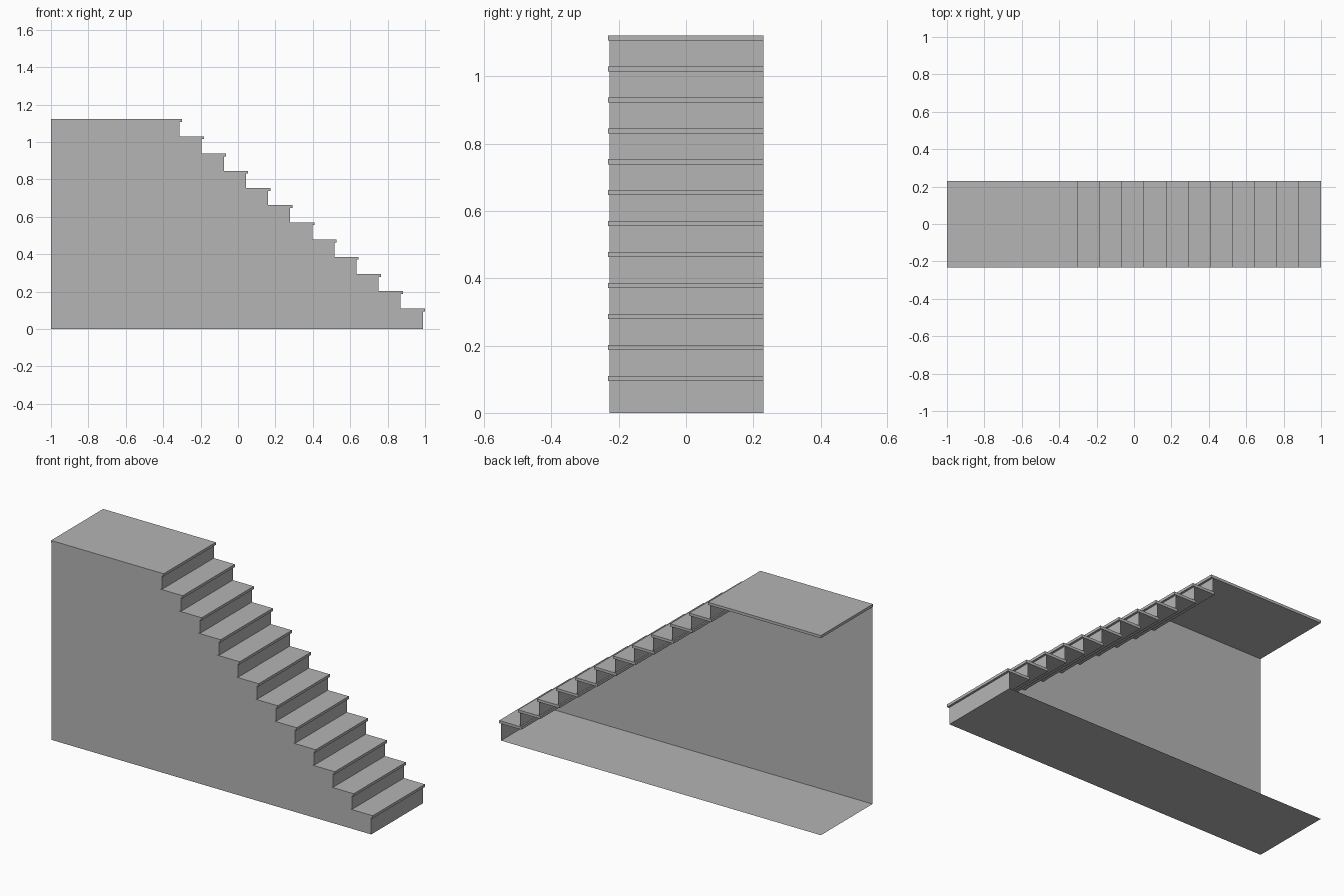
import bpy

cube = bpy.data.objects.get("Cube")
if cube:
    bpy.data.objects.remove(cube, do_unlink=True)

# Main dimensions
STEPS = 12
GOING = 1.3 / 11         # horizontal distance between nosings
RISE = 0.092             # height between treads
FIRST_TOP = 0.11         # top of the lowest tread
THICK = 0.015            # tread thickness
NOSE = 0.012             # nosing overhang past the riser
FRONT, BACK = -0.228, 0.231
LIP = 0.004              # tread overhang past the side wall

grey = bpy.data.materials.new("plain grey")
grey.use_nodes = True
colour = (0.46, 0.46, 0.46, 1)
grey.diffuse_color = colour
grey.node_tree.nodes["Principled BSDF"].inputs["Base Color"].default_value = colour


def make_mesh(name, verts, faces):
    mesh = bpy.data.meshes.new(name)
    mesh.from_pydata(verts, [], faces)
    mesh.materials.append(grey)
    obj = bpy.data.objects.new(name, mesh)
    bpy.context.collection.objects.link(obj)
    return obj


def make_slab(name, x0, x1, top):
    bpy.ops.mesh.primitive_cube_add(size=1)
    obj = bpy.context.object
    obj.name = name
    y0 = FRONT - LIP
    obj.location = ((x0 + x1) / 2, (y0 + BACK) / 2, top - THICK / 2)
    obj.scale = (x1 - x0, BACK - y0, THICK)
    bpy.ops.object.transform_apply(location=True, rotation=False, scale=True)
    obj.data.materials.append(grey)


# Treads, landing and risers, with the wall outline collected on the way
outline = [(-1, FRONT, 0), (1 - NOSE, FRONT, 0)]
below = 0
for i in range(STEPS):
    nose = 1 - i * GOING
    top = FIRST_TOP + i * RISE
    face = nose - NOSE
    under = top - THICK
    last = i == STEPS - 1
    if last:
        make_slab("landing", -1, nose, top)
    else:
        make_slab(f"tread_{i + 1}", face - GOING - 0.008, nose, top)
    make_mesh(f"riser_{i + 1}",
              [(face, FRONT, below), (face, BACK, below),
               (face, BACK, under), (face, FRONT, under)],
              [(0, 1, 2, 3)])
    end = -1 if last else face - GOING
    outline += [(face, FRONT, under), (end, FRONT, under)]
    below = top

# Stepped side wall; the back and the high end stay open
make_mesh("side_wall", outline, [tuple(range(len(outline)))])

# Base sheet
edge = 1 - NOSE
make_mesh("base", [(-1, FRONT, 0), (edge, FRONT, 0), (edge, BACK, 0), (-1, BACK, 0)],
          [(0, 1, 2, 3)])
